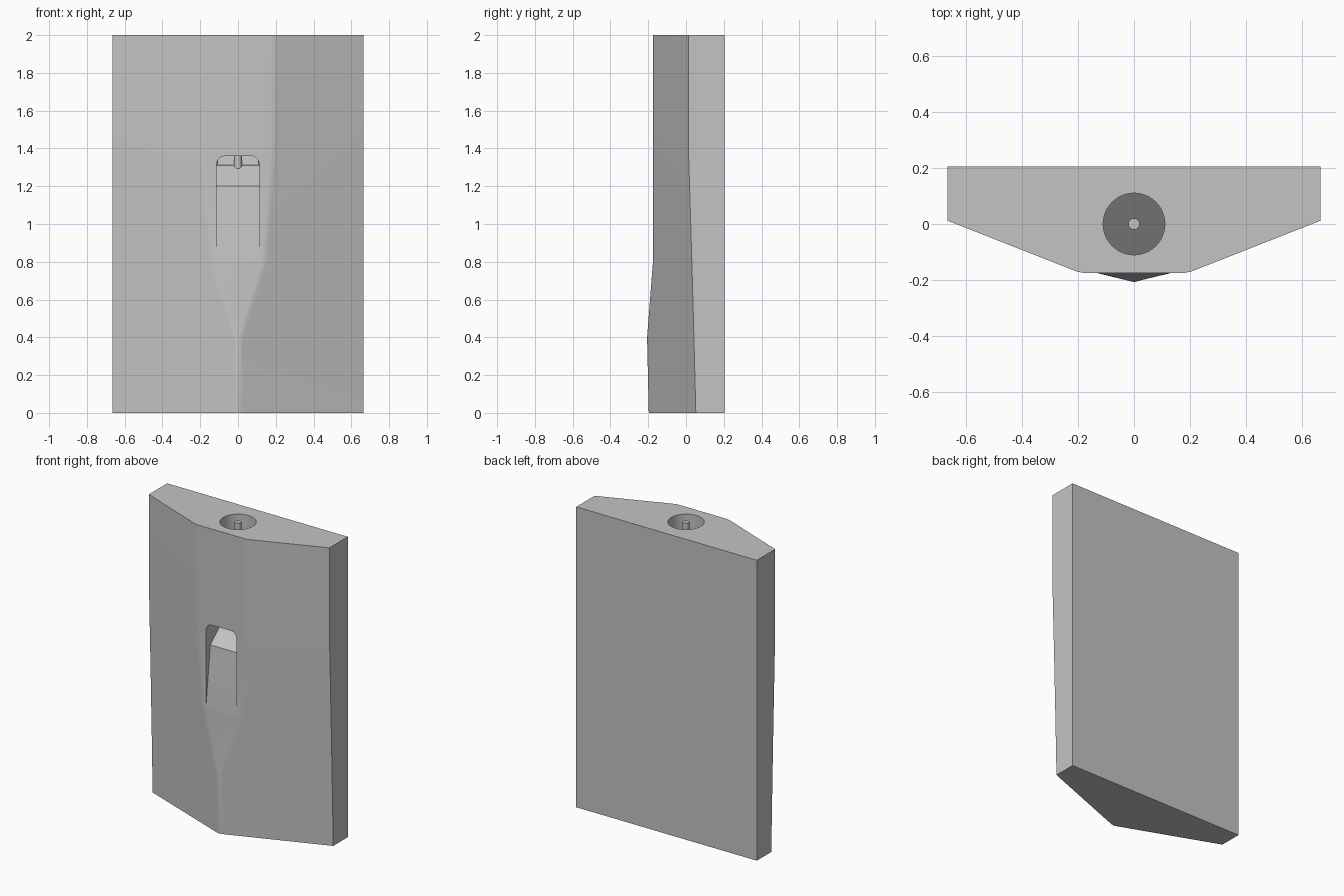
import bpy
import bmesh
import math

cube = bpy.data.objects.get("Cube")
if cube:
    bpy.data.objects.remove(cube, do_unlink=True)

HALF, BACK = 0.665, 0.205
SOFT = 0.015  # half width of the softened ridge edges

grey = bpy.data.materials.new("plain_grey")
grey.use_nodes = True
colour = (0.55, 0.55, 0.55, 1)
grey.diffuse_color = colour
grey.node_tree.nodes["Principled BSDF"].inputs["Base Color"].default_value = colour


def add_object(name, bm):
    bmesh.ops.recalc_face_normals(bm, faces=bm.faces)
    mesh = bpy.data.meshes.new(name)
    bm.to_mesh(mesh)
    bm.free()
    mesh.materials.append(grey)
    obj = bpy.data.objects.new(name, mesh)
    bpy.context.collection.objects.link(obj)
    return obj


def activate(obj):
    bpy.ops.object.select_all(action='DESELECT')
    obj.select_set(True)
    bpy.context.view_layer.objects.active = obj


def loft(bm, rings):
    rows = [[bm.verts.new(p) for p in ring] for ring in rings]
    for low, high in zip(rows, rows[1:]):
        for i in range(len(low)):
            j = (i + 1) % len(low)
            bm.faces.new((low[i], low[j], high[j], high[i]))
    bm.faces.new(rows[0])
    bm.faces.new(rows[-1])


def section(z, side_y, front_y, w):
    # Mirrored outline: back corner, side corner, softened front ridge
    slope = (side_y - front_y) / (HALF - w)
    inner = max(w - SOFT, 0.004)
    half = [(HALF, BACK), (HALF, side_y),
            (w + SOFT, front_y + SOFT * slope), (inner, front_y)]
    return [(x, y, z) for x, y in half] + [(-x, y, z) for x, y in reversed(half)]


def cut(target, cutter):
    cutter.hide_render = True
    activate(target)
    mod = target.modifiers.new("cut", 'BOOLEAN')
    mod.operation = 'DIFFERENCE'
    mod.solver = 'EXACT'
    mod.object = cutter
    bpy.ops.object.modifier_apply(modifier=mod.name)
    bpy.data.objects.remove(cutter, do_unlink=True)


# Body: wedge-fronted block whose flat front narrows to a keel
bm = bmesh.new()
loft(bm, [section(*s) for s in (
    (0, 0.052, -0.197, 0.01),
    (0.4, 0.042, -0.206, 0.01),
    (0.8, 0.031, -0.175, 0.14),
    (1.36, 0.014, -0.175, 0.185),
    (2, 0.012, -0.175, 0.19))])
body = add_object("body", bm)

# Vertical bore ending on a sloping floor
bm = bmesh.new()
turns = [math.tau * i / 48 for i in range(48)]
circle = [(0.11 * math.cos(a), 0.11 * math.sin(a)) for a in turns]
loft(bm, [[(x, y, 1.312 + 0.85 * y) for x, y in circle],
          [(x, y, 2.1) for x, y in circle]])
cut(body, add_object("bore_cutter", bm))

# Front window with a ramp floor and rounded upper corners
bm = bmesh.new()
outline = [(-0.3, 1.36), (0, 1.36), (0, 1.31), (-0.13, 1.2),
           (-0.176, 0.8), (-0.3, 0.8)]
loft(bm, [[(x, y, z) for y, z in outline] for x in (-0.113, 0.113)])
corners = [e for e in bm.edges
           if all(v.co.z > 1.35 for v in e.verts)
           and abs(e.verts[0].co.x - e.verts[1].co.x) < 0.01]
bmesh.ops.bevel(bm, geom=corners, offset=0.045, segments=6,
                profile=0.5, affect='EDGES')
cut(body, add_object("window_cutter", bm))

# Thin pin standing on the ramp in the middle of the bore
bm = bmesh.new()
pin_ring = [(0.02 * math.cos(a), 0.02 * math.sin(a)) for a in turns[::2]]
pin_ring = [(p[0], p[1]) for p in pin_ring]
loft(bm, [[(x, y, 1.3 + 0.85 * y) for x, y in pin_ring],
          [(x, y, 2) for x, y in pin_ring]])
pin = add_object("centre_pin", bm)

# Smooth the soft edges and keep the flat faces flat
for obj in (body, pin):
    activate(obj)
    bpy.ops.object.shade_smooth_by_angle(angle=math.radians(25))
    mod = obj.modifiers.new("even_normals", 'WEIGHTED_NORMAL')
    mod.keep_sharp = True
